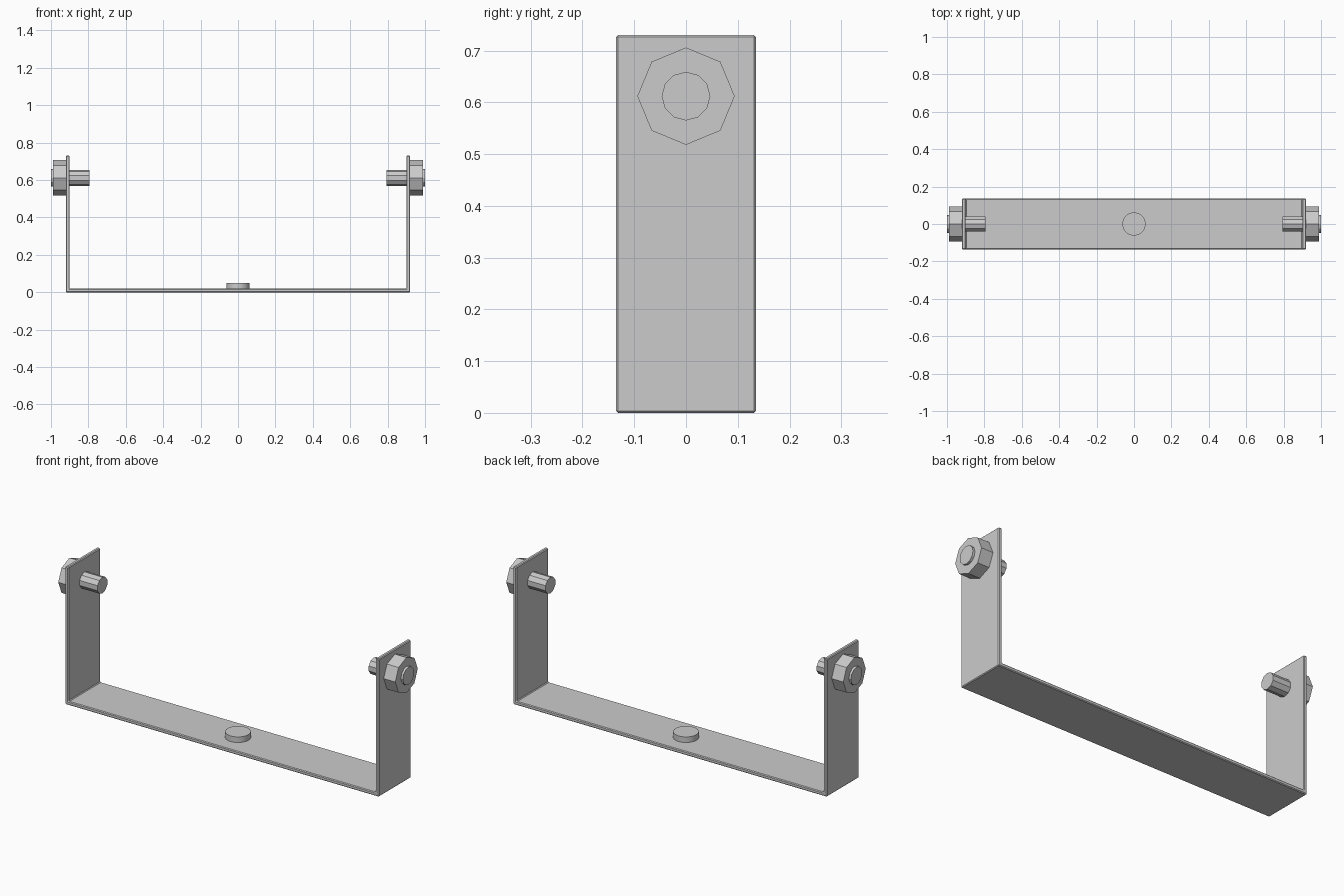
import bpy
import math

cube = bpy.data.objects.get("Cube")
if cube:
    bpy.data.objects.remove(cube, do_unlink=True)

# One plain metal colour
metal = bpy.data.materials.new("grey_metal")
metal.use_nodes = True
metal.diffuse_color = (0.6, 0.6, 0.6, 1)
metal.node_tree.nodes["Principled BSDF"].inputs["Base Color"].default_value = (0.6, 0.6, 0.6, 1)

WIDTH, HEIGHT, DEPTH, THICK = 0.92, 0.73, 0.27, 0.02
BOLT_Z = 0.612


def finish(obj, name):
    obj.name = name
    obj.data.materials.append(metal)
    return obj


def bevel(obj, width):
    mod = obj.modifiers.new("edge_bevel", "BEVEL")
    mod.width = width
    mod.segments = 1
    mod.limit_method = "ANGLE"
    mod.angle_limit = math.radians(50)


def x_cylinder(name, x0, x1, radius, sides):
    # Cylinder along x with a corner pointing straight up
    bpy.ops.mesh.primitive_cylinder_add(
        vertices=sides, radius=radius, depth=abs(x1 - x0),
        location=((x0 + x1) / 2, 0, BOLT_Z),
        rotation=(math.pi / 2, 0, math.pi / 2))
    return finish(bpy.context.object, name)


# U-shaped bracket, extruded from its front profile
w, t = WIDTH, THICK
profile = [(-w, 0), (w, 0), (w, HEIGHT), (w - t, HEIGHT), (w - t, t),
           (t - w, t), (t - w, HEIGHT), (-w, HEIGHT)]
n = len(profile)
verts = [(x, y, z) for y in (-DEPTH / 2, DEPTH / 2) for x, z in profile]
faces = [tuple(range(n)), tuple(reversed(range(n, 2 * n)))]
faces += [(i, i + n, (i + 1) % n + n, (i + 1) % n) for i in range(n)]
mesh = bpy.data.meshes.new("bracket")
mesh.from_pydata(verts, [], faces)
bracket = bpy.data.objects.new("bracket", mesh)
bpy.context.collection.objects.link(bracket)
finish(bracket, "bracket")
bevel(bracket, 0.004)

# Round head of the mounting bolt in the middle of the base
bpy.ops.mesh.primitive_cylinder_add(vertices=32, radius=0.062, depth=0.035,
                                    location=(0, 0, 0.0325))
base_bolt = finish(bpy.context.object, "base_bolt")
bpy.ops.object.shade_smooth_by_angle(angle=math.radians(30))

# Octagonal knob, end cap and inner pin on each arm
for side, s in (("left", 1), ("right", -1)):
    x_cylinder(side + "_knob", s * 0.92, s * 0.988, 0.094, 8)
    x_cylinder(side + "_cap", s * 0.98, s * 1.0, 0.047, 12)
    x_cylinder(side + "_pin", s * 0.795, s * 0.95, 0.043, 10)
